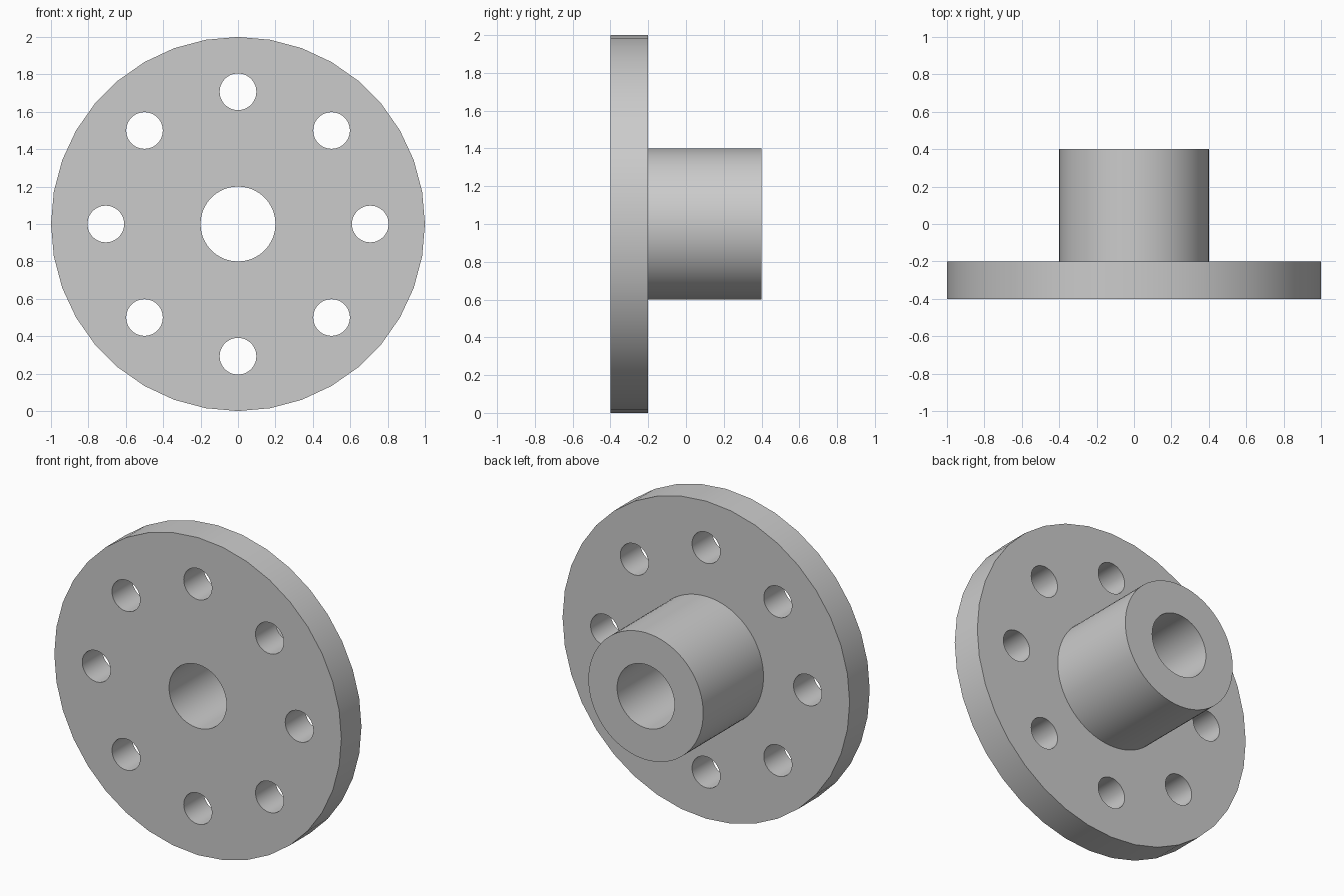
import bpy
from math import radians, sin, cos, pi

if "Cube" in bpy.data.objects:
    bpy.data.objects.remove(bpy.data.objects["Cube"])

CENTRE_Z = 1.0
FLANGE_FRONT, FLANGE_BACK, HUB_BACK = -0.4, -0.2, 0.4


def cylinder(name, radius, y0, y1, sides, x=0.0, z=0.0):
    """Cylinder lying along y, offset from the flange axis."""
    bpy.ops.mesh.primitive_cylinder_add(
        vertices=sides, radius=radius, depth=y1 - y0,
        location=(x, (y0 + y1) / 2, CENTRE_Z + z), rotation=(pi / 2, 0, 0))
    obj = bpy.context.object
    obj.name = name
    bpy.ops.object.transform_apply(location=True, rotation=True, scale=True)
    return obj


def combine(target, tool, operation):
    """Apply a boolean and discard the tool."""
    mod = target.modifiers.new(operation.lower(), 'BOOLEAN')
    mod.operation = operation
    mod.solver = 'EXACT'
    mod.object = tool
    bpy.context.view_layer.objects.active = target
    bpy.ops.object.modifier_apply(modifier=mod.name)
    bpy.data.objects.remove(tool, do_unlink=True)


# Disc with its hub fused to the back
flange = cylinder("hub_flange", 1.0, FLANGE_FRONT, FLANGE_BACK, 36)
hub = cylinder("hub", 0.4, FLANGE_BACK - 0.1, HUB_BACK, 72)
combine(flange, hub, 'UNION')

# Shaft bore through the whole part
bore = cylinder("bore_cutter", 0.2, -0.6, 0.6, 64)
combine(flange, bore, 'DIFFERENCE')

# Ring of eight bolt holes
for i in range(8):
    a = i * pi / 4
    hole = cylinder("bolt_hole_cutter", 0.098, -0.6, 0.0, 48,
                    0.707 * cos(a), 0.707 * sin(a))
    combine(flange, hole, 'DIFFERENCE')

# Smooth walls, crisp rims
bpy.ops.object.select_all(action='DESELECT')
flange.select_set(True)
bpy.context.view_layer.objects.active = flange
bpy.ops.object.shade_smooth_by_angle(angle=radians(30))
